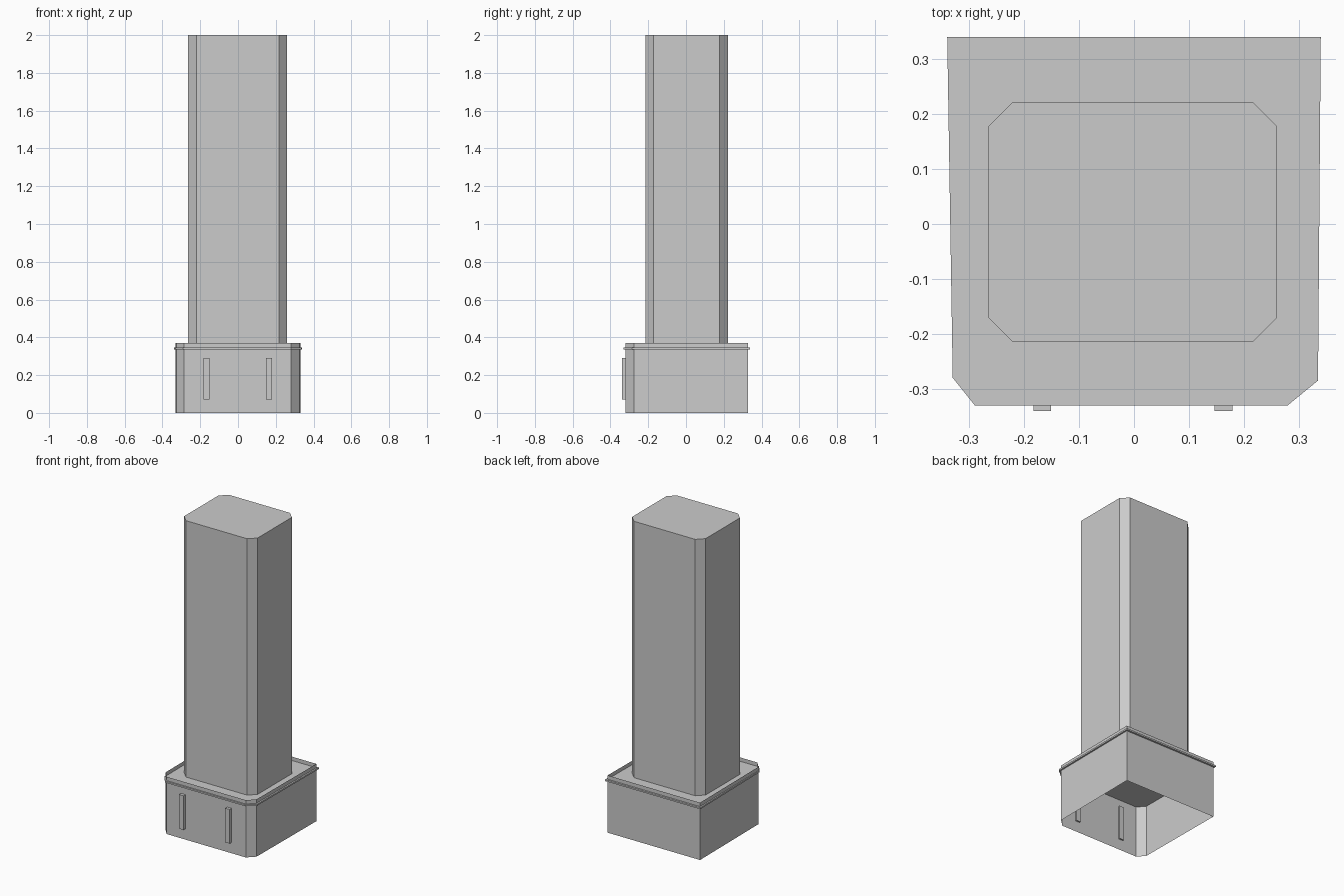
import bpy, bmesh

old = bpy.data.objects.get("Cube")
if old:
    bpy.data.objects.remove(old, do_unlink=True)

GREY = (0.6, 0.6, 0.6, 1)
concrete = bpy.data.materials.new("light_grey_concrete")
concrete.use_nodes = True
concrete.diffuse_color = GREY
concrete.node_tree.nodes["Principled BSDF"].inputs["Base Color"].default_value = GREY


def prism(name, outline, z0, z1, capped=True):
    """Extrude an outline between two heights, as a solid or an open shell."""
    bm = bmesh.new()
    low = [bm.verts.new((x, y, z0)) for x, y in outline]
    high = [bm.verts.new((x, y, z1)) for x, y in outline]
    n = len(outline)
    for i in range(n):
        j = (i + 1) % n
        bm.faces.new((low[i], low[j], high[j], high[i]))
    if capped:
        bm.faces.new(low[::-1])
        bm.faces.new(high)
    mesh = bpy.data.meshes.new(name)
    bm.to_mesh(mesh)
    bm.free()
    mesh.materials.append(concrete)
    obj = bpy.data.objects.new(name, mesh)
    bpy.context.collection.objects.link(obj)
    return obj


def rectangle(x0, x1, y0, y1):
    return [(x0, y0), (x1, y0), (x1, y1), (x0, y1)]


def chamfered(x0, x1, y0, y1, c):
    return [(x0 + c, y0), (x1 - c, y0), (x1, y0 + c), (x1, y1 - c),
            (x1 - c, y1), (x0 + c, y1), (x0, y1 - c), (x0, y0 + c)]


# Podium: thin walls open below, with only the front corners cut
wall = [(-0.285, -0.32), (0.28, -0.32), (0.325, -0.275),
        (0.33, 0.328), (-0.33, 0.328), (-0.325, -0.275)]
prism("podium_walls", wall, 0, 0.37, capped=False)

# Podium roof, its edge forming a narrow cornice below the parapet
cornice = [(-0.29, -0.33), (0.28, -0.33), (0.335, -0.285),
           (0.34, 0.34), (-0.34, 0.34), (-0.33, -0.28)]
prism("podium_roof", cornice, 0.335, 0.345)

# Tower with cut corners
prism("tower", chamfered(-0.265, 0.26, -0.215, 0.222, 0.044), 0.333, 2)

# Front fins
for side, x in (("right", -0.167), ("left", 0.163)):
    prism(side + "_front_fin", rectangle(x - 0.016, x + 0.016, -0.34, -0.31), 0.07, 0.29)
